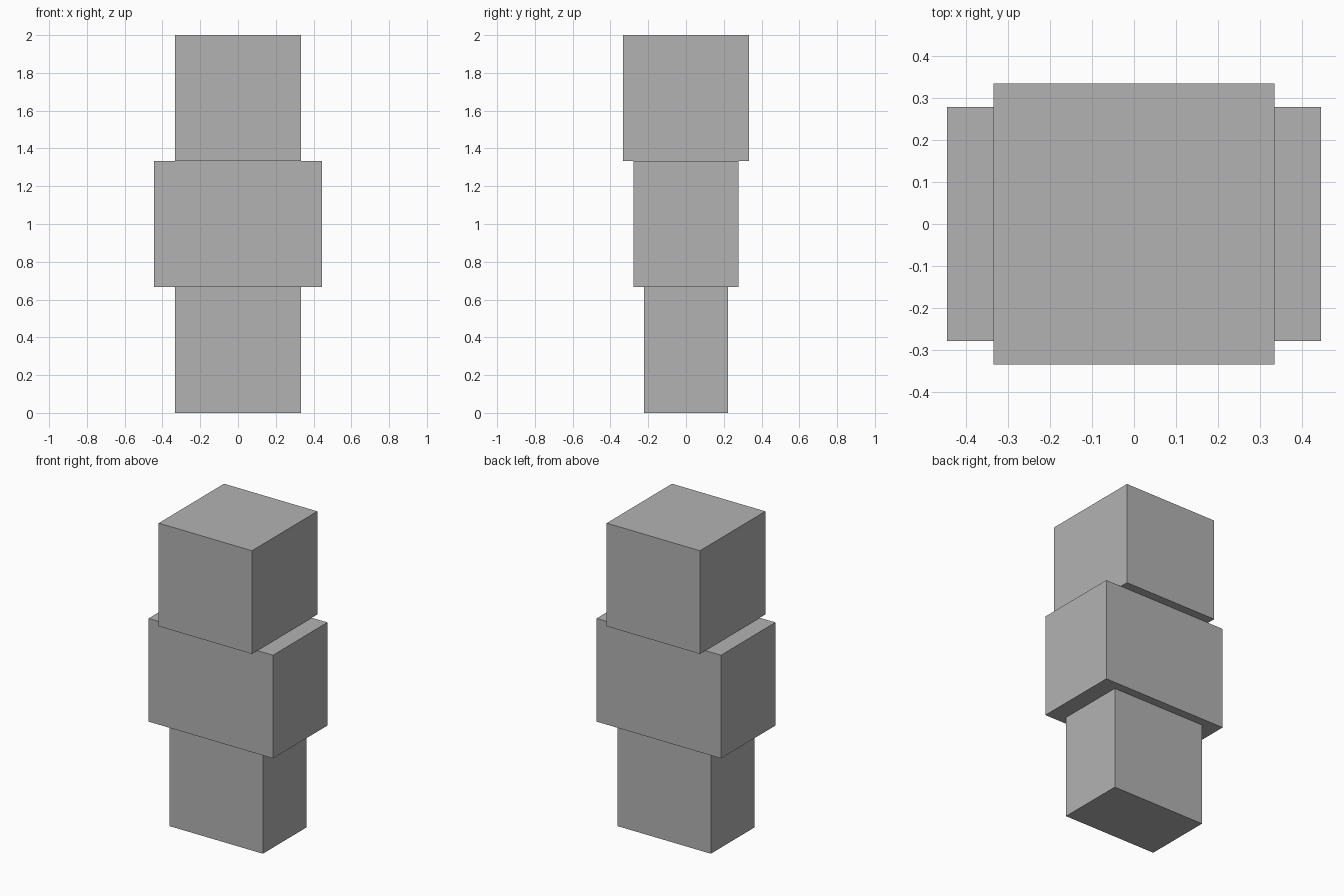
import bpy

if "Cube" in bpy.data.objects:
    bpy.data.objects.remove(bpy.data.objects["Cube"])

# Single plain grey
grey = bpy.data.materials.new("grey")
grey.diffuse_color = (0.45, 0.45, 0.45, 1)
grey.use_nodes = True
grey.node_tree.nodes["Principled BSDF"].inputs["Base Color"].default_value = grey.diffuse_color

U = 1 / 9       # base module
H = 6 * U       # height of each block


def block(name, width, depth, level):
    """Box stacked at the given level, centred on the z axis."""
    bpy.ops.mesh.primitive_cube_add(size=1, location=(0, 0, (level + 0.5) * H))
    ob = bpy.context.object
    ob.name = name
    ob.scale = (width * U, depth * U, H)
    bpy.ops.object.transform_apply(location=False, rotation=False, scale=True)
    ob.data.materials.append(grey)


# Three stacked blocks, bottom to top
block("lower_block", 6, 4, 0)
block("middle_block", 8, 5, 1)
block("upper_block", 6, 6, 2)
